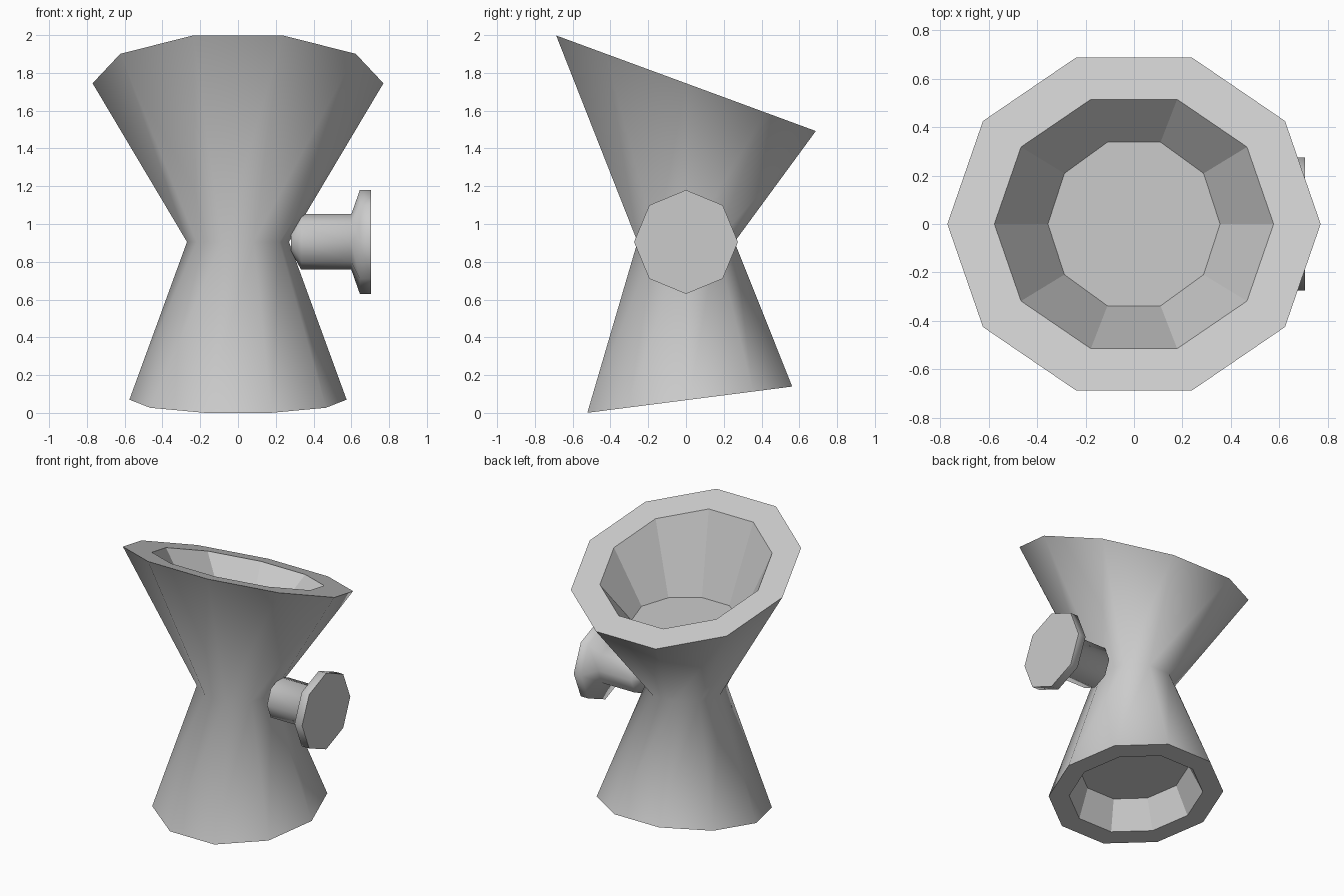
import bpy
import bmesh
from math import sin, cos, tan, pi, radians
from mathutils import Matrix

if "Cube" in bpy.data.objects:
    bpy.data.objects.remove(bpy.data.objects["Cube"])


def ring(bm, n, radius, z, tilt=0.0, y=0.0):
    """Regular n-gon of vertices, tilted about the x axis."""
    m = Matrix.Translation((0, y, z)) @ Matrix.Rotation(radians(tilt), 4, 'X')
    vs = [bm.verts.new((radius * cos(2 * pi * i / n), radius * sin(2 * pi * i / n), 0))
          for i in range(n)]
    bmesh.ops.transform(bm, matrix=m, verts=vs)
    return vs


def loft(name, n, rings, smooth_bands):
    """Skin consecutive rings, cap both ends; only the listed bands are smooth."""
    bm = bmesh.new()
    loops = [ring(bm, n, *r) for r in rings]
    for k, (a, b) in enumerate(zip(loops, loops[1:])):
        for i in range(n):
            j = (i + 1) % n
            f = bm.faces.new((a[i], a[j], b[j], b[i]))
            f.smooth = k in smooth_bands
    bm.faces.new(loops[0])
    bm.faces.new(loops[-1])
    bmesh.ops.recalc_face_normals(bm, faces=bm.faces)
    mesh = bpy.data.meshes.new(name)
    bm.to_mesh(mesh)
    bm.free()
    obj = bpy.data.objects.new(name, mesh)
    bpy.context.collection.objects.link(obj)
    return obj


# Double cup body: lower recess, foot rim, waist, upper rim, upper recess
loft("double_cup_body", 10, [
    (0.36, 0.275, 7.3, 0.0),
    (0.44, 0.07, 7.3, 0.02),
    (0.575, 0.07, 7.3, 0.02),
    (0.27, 0.905, 0.0, 0.0),
    (0.77, 1.745, -20.2, 0.0),
    (0.576, 1.745, -20.2, 0.0),
    (0.355, 1.38, 0.0, 0.0),
], {2, 3})

# Side knob: pointed inner end, shaft, flare and flat disc, turned to face +x
knob = loft("side_knob", 8, [
    (0.05, 0.28),
    (0.147, 0.335),
    (0.147, 0.60),
    (0.275, 0.645),
    (0.275, 0.705),
], {0, 1, 2, 3})
knob.data.transform(Matrix.Translation((0, 0, 0.905)) @ Matrix.Rotation(pi / 2, 4, 'Y'))
